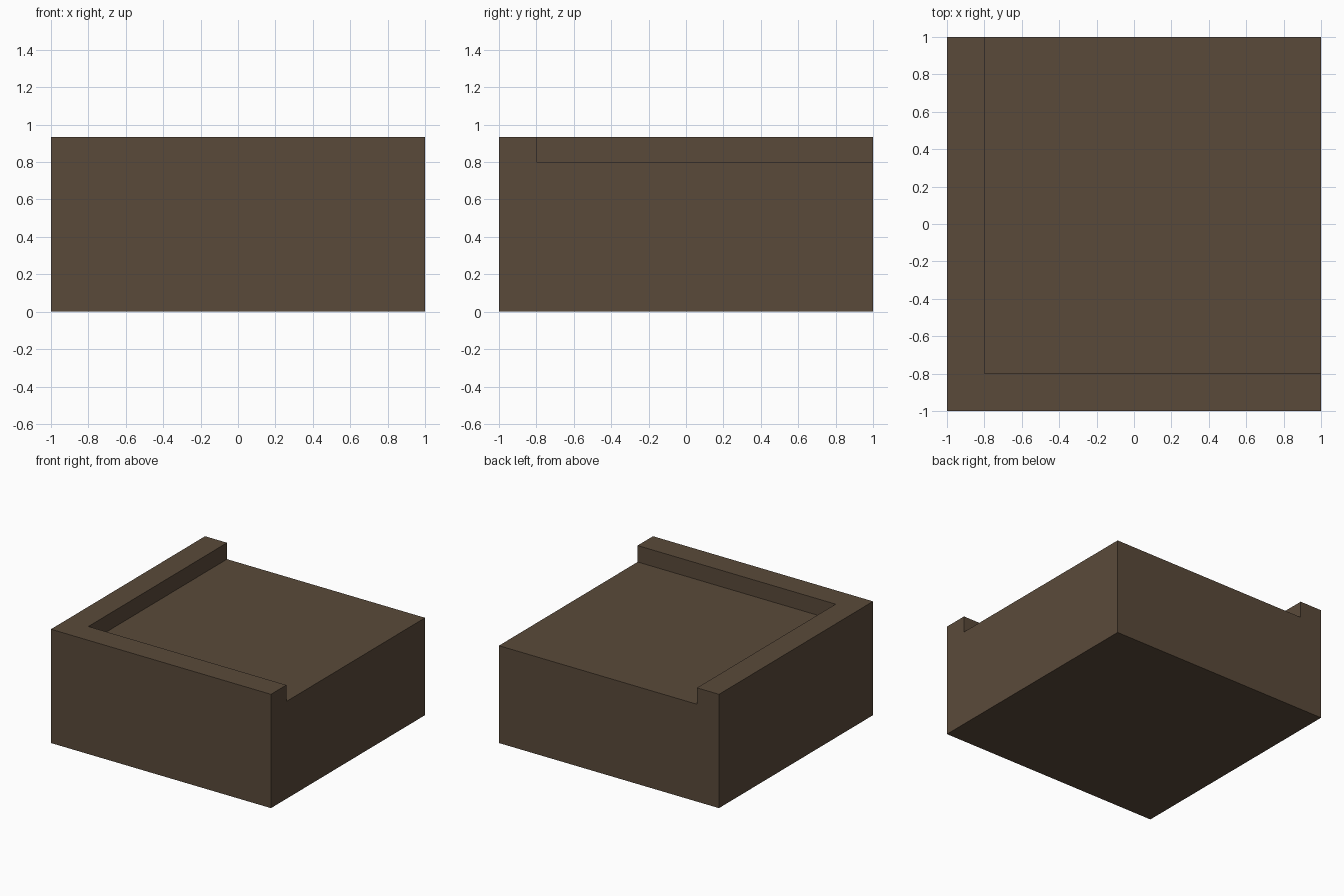
import bpy

if "Cube" in bpy.data.objects:
    bpy.data.objects.remove(bpy.data.objects["Cube"])

BASE_TOP, RIM_TOP, RIM_IN = 0.80, 0.935, -0.80


def box(name, lo, hi):
    """Axis-aligned box between two corners."""
    bpy.ops.mesh.primitive_cube_add(size=1)
    ob = bpy.context.object
    ob.name = ob.data.name = name
    for v in ob.data.vertices:
        v.co = [h if c > 0 else l for c, l, h in zip(v.co, lo, hi)]
    return ob


# Solid block, full height to the rim
block = box("corner_rim_block", (-1, -1, 0), (1, 1, RIM_TOP))

# Recess cut away, leaving an L-shaped rim at the left and front
cutter = box("recess_cutter", (RIM_IN, RIM_IN, BASE_TOP), (1.5, 1.5, 1.5))
cutter.hide_render = True

mod = block.modifiers.new("recess", 'BOOLEAN')
mod.operation = 'DIFFERENCE'
mod.solver = 'EXACT'
mod.object = cutter
bpy.context.view_layer.objects.active = block
bpy.ops.object.modifier_apply(modifier=mod.name)
bpy.data.objects.remove(cutter, do_unlink=True)

# Single flat brown
mat = bpy.data.materials.new("dark brown")
mat.diffuse_color = (0.102, 0.0685, 0.0423, 1)
mat.use_nodes = True
mat.node_tree.nodes["Principled BSDF"].inputs["Base Color"].default_value = mat.diffuse_color
block.data.materials.clear()
block.data.materials.append(mat)
